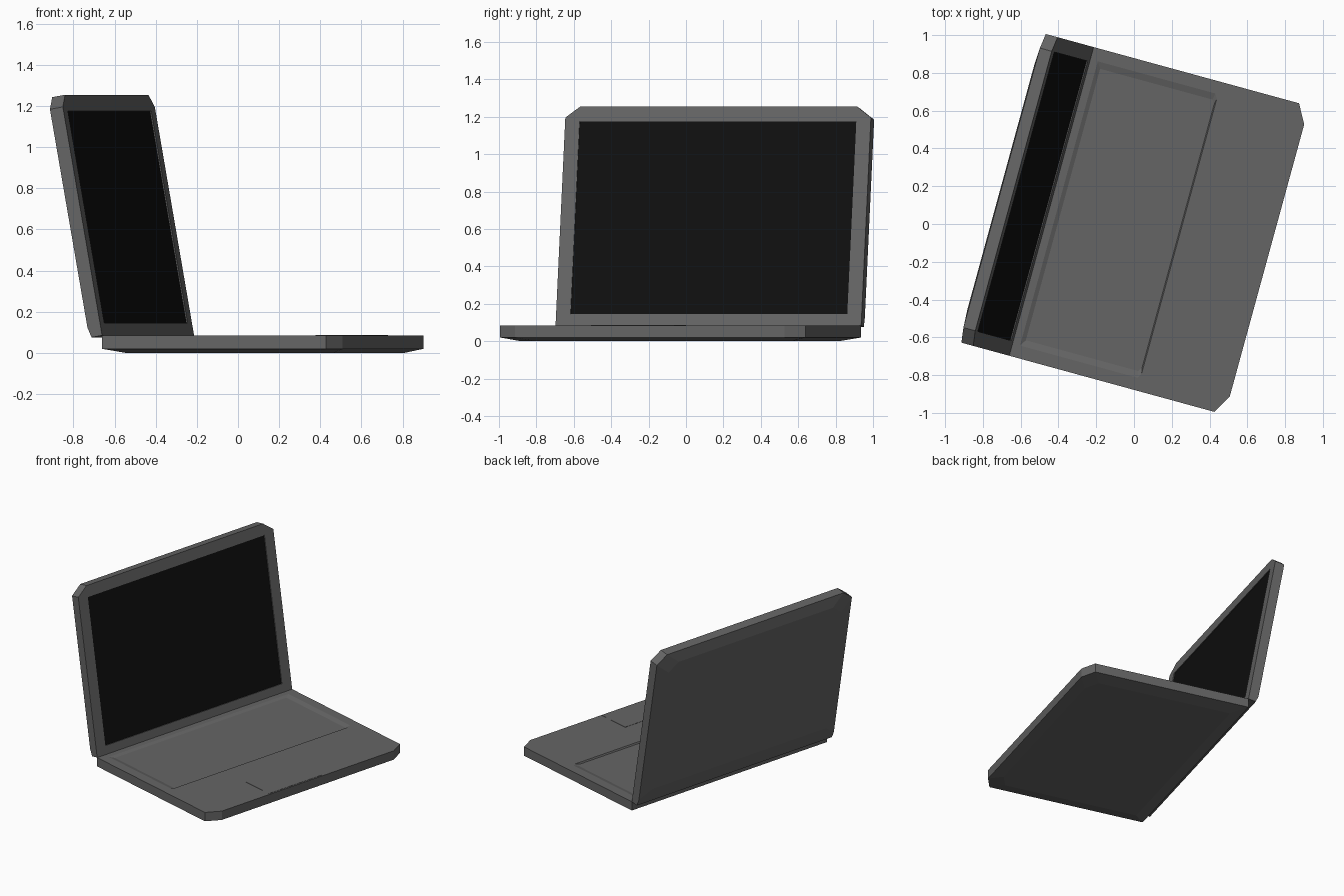
import bpy, bmesh, math
from mathutils import Matrix, Vector

cube = bpy.data.objects.get("Cube")
if cube:
    bpy.data.objects.remove(cube, do_unlink=True)


def material(name, rgb):
    m = bpy.data.materials.new(name)
    m.use_nodes = True
    m.diffuse_color = (*rgb, 1)
    m.node_tree.nodes["Principled BSDF"].inputs["Base Color"].default_value = (*rgb, 1)
    return m


grey = material("dark grey plastic", (0.13, 0.13, 0.13))
black = material("black glass", (0.005, 0.005, 0.005))

# The computer is turned on the table; the lid leans back from the hinge line
TURN = Matrix.Rotation(math.radians(-15.3), 4, 'Z')
LID = (TURN @ Matrix.Translation((-0.453, 0, 0.085))
       @ Matrix.Rotation(math.radians(-10.1), 4, 'Y'))


def outline(near, far, half, cut_a=0.0, cut_b=0.0):
    """Rectangle whose two far corners may be cut off."""
    if not cut_a:
        return [(near, -half), (far, -half), (far, half), (near, half)]
    return [(near, -half), (far - cut_a, -half), (far, cut_b - half),
            (far, half - cut_b), (far - cut_a, half), (near, half)]


def loft(name, rings, place, mat, upright=False):
    """Join outlines stacked at the given levels and cap both ends."""
    bm = bmesh.new()
    loops = []
    for level, pts in rings:
        loops.append([bm.verts.new((level, b, a) if upright else (a, b, level))
                      for a, b in pts])
    for low, high in zip(loops, loops[1:]):
        for i in range(len(low)):
            j = (i + 1) % len(low)
            bm.faces.new((low[i], low[j], high[j], high[i]))
    bm.faces.new(loops[0][::-1])
    bm.faces.new(loops[-1])
    bmesh.ops.recalc_face_normals(bm, faces=bm.faces)
    mesh = bpy.data.meshes.new(name)
    bm.to_mesh(mesh)
    bm.free()
    mesh.materials.append(mat)
    ob = bpy.data.objects.new(name, mesh)
    ob.matrix_world = place
    bpy.context.collection.objects.link(ob)
    return ob


def carve(target, cutter):
    mod = target.modifiers.new("recess", 'BOOLEAN')
    mod.operation = 'DIFFERENCE'
    mod.solver = 'EXACT'
    mod.object = cutter
    cutter.hide_render = True
    cutter.hide_viewport = True


# Base with a tapered underside and cut front corners
rim = outline(-0.453, 0.73, 0.847, 0.056, 0.1)
base = loft("base", [(0, outline(-0.36, 0.66, 0.75, 0.056, 0.1)),
                     (0.02, rim), (0.085, rim)], TURN, grey)

# Shallow sloping keyboard well
well_top = outline(-0.412, 0.248, 0.78, 0.015, 0.025)
carve(base, loft("keyboard_well_cutter",
                 [(0.075, outline(-0.39, 0.242, 0.745, 0.015, 0.025)),
                  (0.085, well_top), (0.11, well_top)], TURN, grey))

# Touchpad plate
pad = outline(0.48, 0.72, 0.23)
loft("touchpad", [(0.084, pad), (0.0865, pad)],
     TURN @ Matrix.Translation((0, -0.1, 0)), grey)

# Lid with cut top corners, trimmed lower edge and a raised back panel
front = outline(0, 1.188, 0.847, 0.06, 0.08)
lid = loft("lid", [(-0.085, outline(0.12, 1.11, 0.75, 0.06, 0.08)),
                   (-0.066, outline(0.05, 1.188, 0.847, 0.06, 0.08)),
                   (-0.054, front), (0, front)], LID, grey, True)

# Recessed display
glass = outline(0.061, 1.107, 0.767)
carve(lid, loft("display_cutter", [(-0.008, glass), (0.03, glass)], LID, grey, True))
loft("display", [(-0.012, glass), (-0.006, glass)], LID, black, True)
